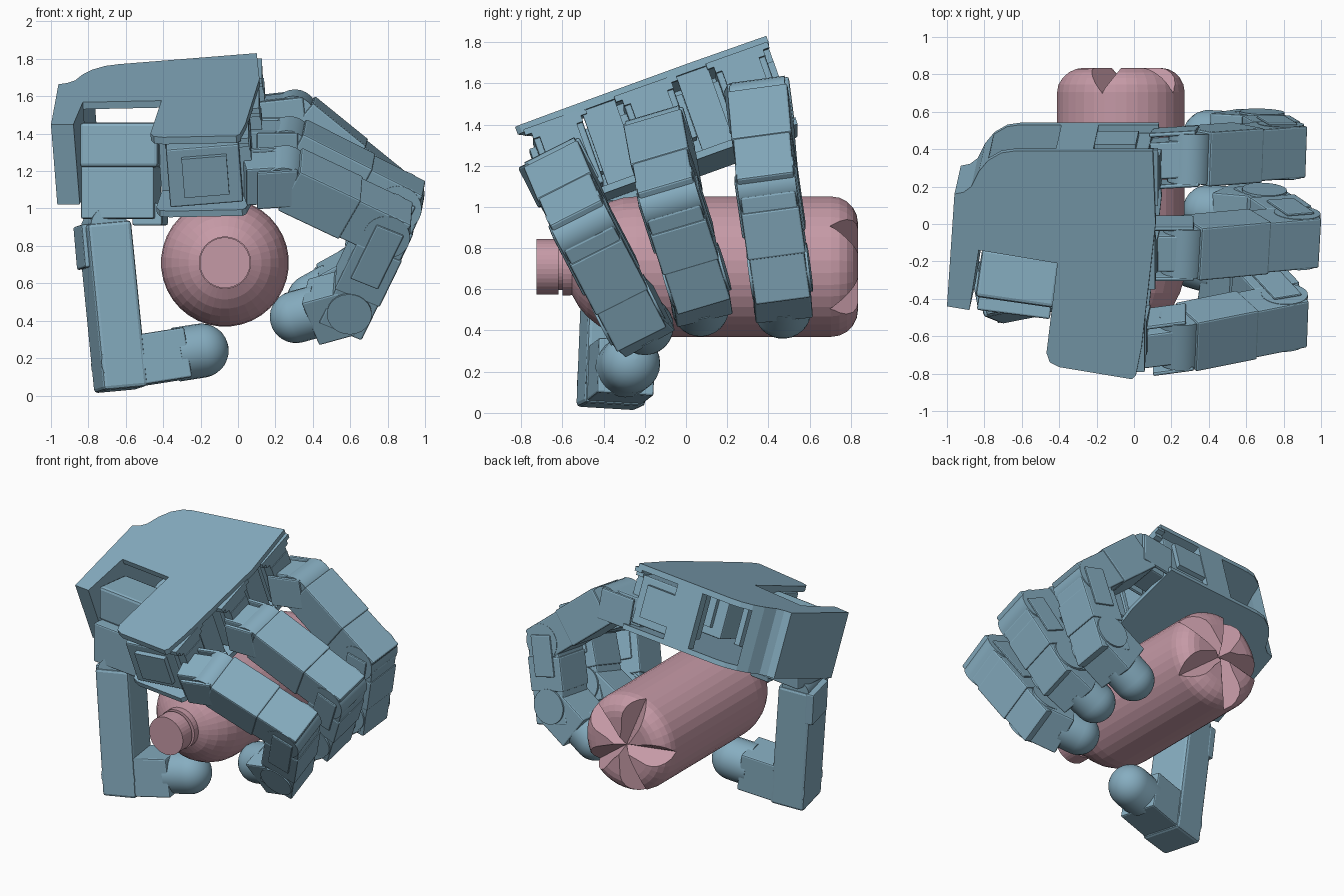
import bpy, bmesh, math
from mathutils import Vector as V

if "Cube" in bpy.data.objects:
    bpy.data.objects.remove(bpy.data.objects["Cube"])


def material(name, col):
    m = bpy.data.materials.new(name)
    m.diffuse_color = (*col, 1)
    m.use_nodes = True
    m.node_tree.nodes["Principled BSDF"].inputs["Base Color"].default_value = m.diffuse_color
    return m


BLUE = material("blue", (0.24, 0.42, 0.53))
PINK = material("pink", (0.56, 0.32, 0.38))


def make(name, bm, mat=BLUE, bevel=0.0, smooth=False):
    bmesh.ops.recalc_face_normals(bm, faces=bm.faces[:])
    me = bpy.data.meshes.new(name)
    bm.to_mesh(me)
    bm.free()
    ob = bpy.data.objects.new(name, me)
    bpy.context.collection.objects.link(ob)
    me.materials.append(mat)
    if smooth:
        bpy.context.view_layer.objects.active = ob
        ob.select_set(True)
        bpy.ops.object.shade_smooth_by_angle(angle=math.radians(35))
        ob.select_set(False)
    if bevel:
        b = ob.modifiers.new("bevel", 'BEVEL')
        b.width, b.segments = bevel, 2
    return ob


def skin(name, low, high, **kw):
    """Solid between two matching rings of points."""
    bm = bmesh.new()
    a = [bm.verts.new(p) for p in low]
    b = [bm.verts.new(p) for p in high]
    bm.faces.new(a)
    bm.faces.new(b)
    for i in range(len(a)):
        j = (i + 1) % len(a)
        bm.faces.new((a[i], a[j], b[j], b[i]))
    return make(name, bm, **kw)


def lathe(name, origin, axis, profile, n=32, **kw):
    """Turned solid; profile holds (distance along axis, radius)."""
    axis = V(axis).normalized()
    u = axis.orthogonal().normalized()
    v = axis.cross(u)
    bm = bmesh.new()
    rings = []
    for h, r in profile:
        rings.append([bm.verts.new(V(origin) + axis * h + r * (
            u * math.cos(2 * math.pi * k / n) + v * math.sin(2 * math.pi * k / n))) for k in range(n)])
    for a, b in zip(rings, rings[1:]):
        for k in range(n):
            bm.faces.new((a[k], a[(k + 1) % n], b[(k + 1) % n], b[k]))
    bm.faces.new(rings[0])
    bm.faces.new(rings[-1])
    return make(name, bm, **kw)


def box(name, a, b, w, width, thick, e0=0.0, e1=0.0, lift=0.0, side=0.0, bevel=0.01):
    """Box running from a to b, with width measured along w."""
    a, b = V(a), V(b)
    d = (b - a).normalized()
    w = (w - d * w.dot(d)).normalized()
    n = w.cross(d)
    off = n * lift + w * side
    ring = [w * (width / 2 * i) + n * (thick / 2 * j) + off for i, j in ((-1, -1), (1, -1), (1, 1), (-1, 1))]
    return skin(name, [a - d * e0 + p for p in ring], [b + d * e1 + p for p in ring], bevel=bevel)


# --- palm: a sloped hollow housing ---
DOWN = V((0.075, 0.334, -0.94))


def P(x, y, d):
    return V((x, y, 1.684 + 0.08 * x + 0.355 * y)) + DOWN * d


def slab(name, outline, d0, d1, bevel=0.0):
    return skin(name, [P(x, y, d0) for x, y in outline], [P(x, y, d1) for x, y in outline], bevel=bevel)


def block(name, x0, x1, y0, y1, d0, d1, bevel=0.0):
    return slab(name, [(x0, y0), (x1, y0), (x1, y1), (x0, y1)], d0, d1, bevel)


palm = [(0.10, 0.39), (0.115, 0), (0.04, -0.66), (0.01, -0.81), (-0.01, -0.83), (-0.40, -0.765),
        (-0.45, -0.74), (-0.468, -0.69), (-0.41, -0.21), (-0.83, -0.14), (-0.88, -0.46),
        (-1.0, -0.44), (-0.96, 0.16), (-0.91, 0.17), (-0.87, 0.20), (-0.83, 0.28),
        (-0.78, 0.34), (-0.71, 0.38), (-0.64, 0.39)]
slab("palm_top_plate", palm, 0, 0.04)
slab("palm_bottom_plate", palm, 0.42, 0.455)
slab("palm_left_wall", [(-0.83, -0.14), (-0.88, -0.46), (-1.0, -0.44), (-0.96, 0.16), (-0.91, 0.17), (-0.84, 0.1)], 0.02, 0.455)
slab("palm_corner_wall", palm[12:17] + [(-0.80, 0.24), (-0.84, 0.10)], 0.02, 0.44)
block("palm_back_panel", -0.42, -0.22, 0.33, 0.39, 0.02, 0.44)
slab("palm_notch_panel", [(-0.44, -0.45), (-0.41, -0.21), (-0.37, -0.21), (-0.40, -0.45)], 0.02, 0.44)
block("palm_side_panel_front", -0.02, 0.02, -0.52, -0.36, 0.02, 0.44)
block("palm_side_panel_back", 0.03, 0.07, -0.06, 0.09, 0.02, 0.44)

# servo housings for the fingers, with stepped faces
for nm, y in (("front", -0.65), ("middle", -0.21), ("back", 0.235)):
    x = 0.10 + min(0, (y + 0.1) * 0.13)
    block("servo_" + nm, x - 0.42, x - 0.03, y - 0.12, y + 0.12, 0.07, 0.40, 0.01)
    for k, s in enumerate((0.12, 0.09, 0.06)):
        block("servo_step_" + nm, x - 0.03, x + 0.025, y - s - 0.03, y + s + 0.03, 0.03 + 0.03 * k, 0.06 + 0.03 * k)
    block("servo_horn_" + nm, x - 0.03, x + 0.03, y - 0.09, y + 0.09, 0.12, 0.38)
    block("servo_cap_" + nm, x - 0.34, x - 0.10, y - 0.15, y + 0.15, 0.12, 0.34)


# --- digits ---
def joint(name, p, w, r, width):
    lathe(name, V(p) - w * width / 2, w, [(0, r), (width, r)], 24, smooth=True)


def tip(name, c, t, w, r):
    c, t = V(c), V(t)
    d = (t - c).normalized()
    box(name + "_tip_block", c, t - d * 0.10, w, 0.28, 0.27)
    joint(name + "_tip_joint", c, w, 0.12, 0.295)
    dome = [(r * math.sin(k * math.pi / 16), max(0.002, r * math.cos(k * math.pi / 16))) for k in range(9)]
    lathe(name + "_tip_pad", t, d, [(-0.14, r)] + dome, 24, smooth=True)


def finger(name, a, s, b, c, t):
    a, s, b, c = V(a), V(s), V(b), V(c)
    w = (b - s).cross(c - b).normalized()
    # knuckle and its side cheeks
    box(name + "_knuckle", a, s, w, 0.20, 0.22, 0.07, 0)
    for k in (-1, 1):
        box(name + "_knuckle_cheek", a, s, w, 0.025, 0.22, 0.02, 0.05, side=0.14 * k)
        box(name + "_joint_cheek", b, c, w, 0.018, 0.16, 0.05, -0.20, side=0.146 * k)
    joint(name + "_knuckle_pin", s, w, 0.12, 0.27)
    # proximal and middle links
    box(name + "_upper_link", s, b, w, 0.295, 0.265, -0.03, -0.22)
    box(name + "_upper_link_end", s, b, w, 0.28, 0.25, -0.30, 0.085)
    joint(name + "_middle_pin", b, w, 0.125, 0.285)
    box(name + "_lower_link", b, c, w, 0.27, 0.25, -0.02, 0.125)
    box(name + "_lower_shell", b, c, w, 0.285, 0.265, -0.10, -0.10)
    tip(name, c, t, w, 0.14)


finger("front_finger", (0.10, -0.63, 1.16), (0.25, -0.61, 1.17), (0.80, -0.50, 0.91), (0.60, -0.285, 0.50), (0.31, -0.20, 0.42))
finger("middle_finger", (0.12, -0.13, 1.34), (0.27, -0.13, 1.34), (0.865, -0.075, 1.04), (0.69, 0.045, 0.67), (0.40, 0.07, 0.51))
finger("back_finger", (0.12, 0.35, 1.48), (0.30, 0.36, 1.50), (0.78, 0.395, 1.11), (0.68, 0.455, 0.69), (0.40, 0.47, 0.50))

# thumb: two stacked servos, yoke, link and tip
A, B, T = V((-0.715, -0.33, 0.92)), V((-0.64, -0.36, 0.17)), V((-0.195, -0.27, 0.24))
W = (A - B).cross(T - B).normalized()
Y = V((0.12, 1, 0))
box("thumb_servo_upper", (-0.83, -0.26, 1.34), (-0.41, -0.32, 1.34), Y, 0.26, 0.24, bevel=0.02)
box("thumb_servo_lower", (-0.82, -0.30, 1.085), (-0.43, -0.35, 1.085), Y, 0.32, 0.28)
box("thumb_servo_foot", (-0.55, -0.31, 0.97), (-0.39, -0.33, 0.97), Y, 0.26, 0.12)
joint("thumb_yoke_pin", A - V((0, 0, 0.02)), W, 0.10, 0.28)
box("thumb_yoke", (-0.83, -0.32, 0.91), (-0.81, -0.33, 0.68), W, 0.24, 0.06)
box("thumb_link", A, B, W, 0.30, 0.24, 0.0, 0.14, bevel=0.02)
tip("thumb", B, T, W, 0.145)

# --- bottle lying along y ---
CX, CZ, R = -0.07, 0.71, 0.342
prof = [(-0.725, 0.135), (-0.62, 0.135), (-0.62, 0.115), (-0.60, 0.115), (-0.60, 0.14), (-0.575, 0.14)]
prof += [(-0.24 - R * math.cos(q), R * math.sin(q)) for q in (math.radians(24 + 11 * k) for k in range(7))]
prof += [(0.705 + 0.13 * math.sin(q), R - 0.13 + 0.13 * math.cos(q)) for q in (math.radians(18 * k) for k in range(6))]
bottle = lathe("bottle", (CX, 0, CZ), (0, 1, 0), prof, 36, mat=PINK)

# five V grooves in the bottle base
for k in range(5):
    q = math.radians(35 + 72 * k)
    rad, tan = V((math.cos(q), 0, math.sin(q))), V((-math.sin(q), 0, math.cos(q)))

    def pt(r, y, s):
        return V((CX, y, CZ)) + rad * r + tan * s
    cut = skin("groove_cutter", [pt(0.0, 0.78, 0), pt(0.0, 0.90, 0.06), pt(0.0, 0.90, -0.06)],
               [pt(0.42, 0.68, 0), pt(0.42, 0.90, 0.18), pt(0.42, 0.90, -0.18)], mat=PINK)
    cut.hide_render = True
    m = bottle.modifiers.new("groove", 'BOOLEAN')
    m.operation, m.object, m.solver = 'DIFFERENCE', cut, 'EXACT'
    bpy.context.view_layer.objects.active = bottle
    bpy.ops.object.modifier_apply(modifier=m.name)
    bpy.data.objects.remove(cut)
